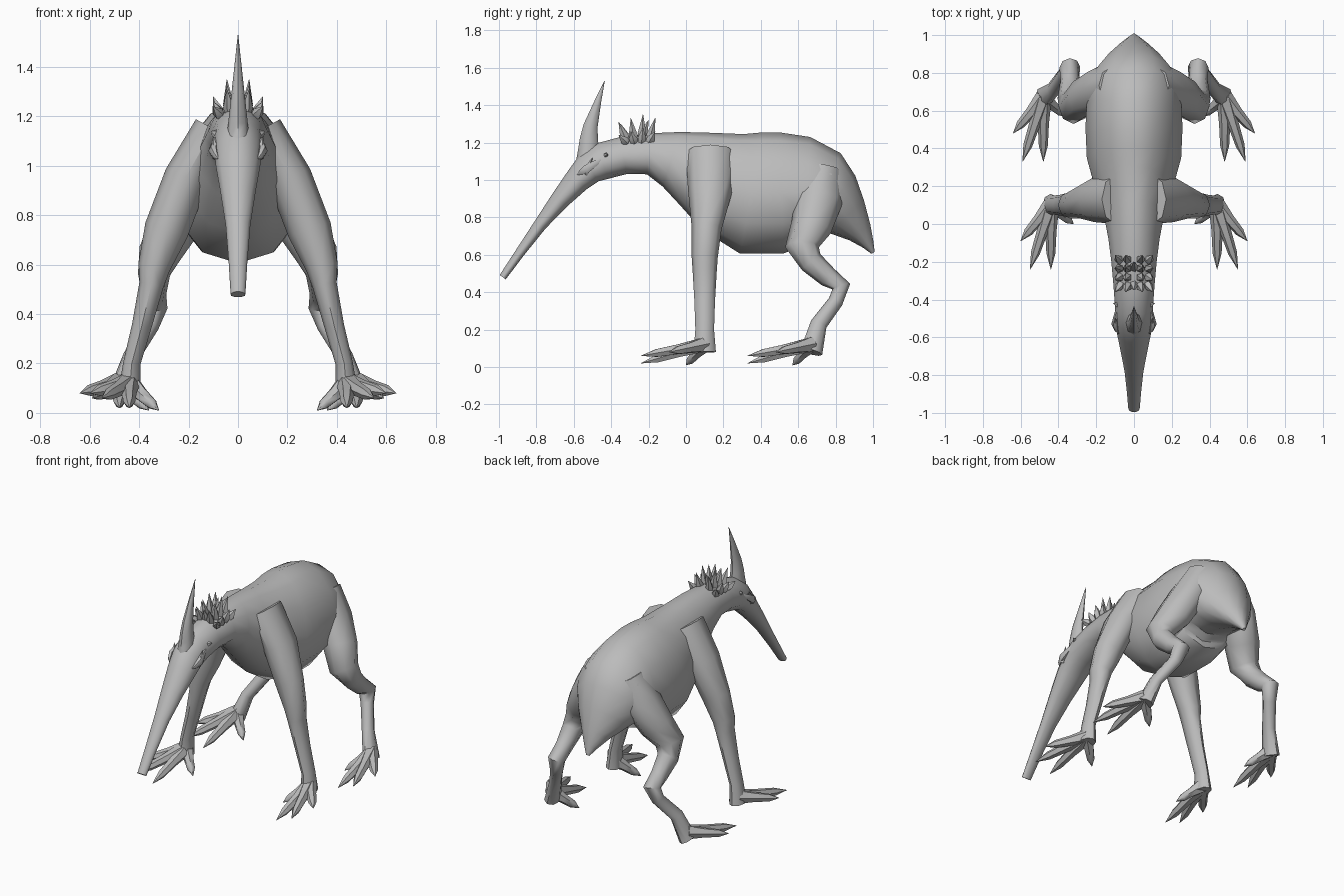
import bpy, bmesh
from math import sin, cos, pi, radians
from mathutils import Vector

cube = bpy.data.objects.get("Cube")
if cube:
    bpy.data.objects.remove(cube, do_unlink=True)

# One grey for the whole animal
hide = bpy.data.materials.new("grey_hide")
hide.use_nodes = True
grey = (.5, .5, .5, 1)
hide.diffuse_color = grey
hide.node_tree.nodes["Principled BSDF"].inputs["Base Color"].default_value = grey


def add_midpoints(stations):
    """Insert a curved in-between station in every span."""
    result = [stations[0]]
    last = len(stations) - 1
    for i in range(last):
        before, start = stations[max(i - 1, 0)], stations[i]
        end, after = stations[i + 1], stations[min(i + 2, last)]
        result.append((start + end) * 9 / 16 - (before + after) / 16)
        result.append(end)
    return result


def tube(name, stations, sides=8, mirror=True, curved=False, egg=0):
    """Skin a tube through stations of x, y, z, side radius, front radius."""
    stations = [Vector(s) for s in stations]
    if curved:
        stations = add_midpoints(stations)
    points = [s.to_3d() if len(s) < 4 else Vector(s[:3]) for s in stations]
    last = len(points) - 1
    bm = bmesh.new()
    loops = []
    for i, (point, station) in enumerate(zip(points, stations)):
        along = (points[min(i + 1, last)] - points[max(i - 1, 0)]).normalized()
        side = Vector((1, 0, 0))
        side = (side - along * side.dot(along)).normalized()
        front = along.cross(side)
        loop = []
        for k in range(sides):
            turn = 2 * pi * k / sides
            across = station[3] * cos(turn) * (1 + egg * sin(turn))
            loop.append(bm.verts.new(point + side * across + front * station[4] * sin(turn)))
        loops.append(loop)
    for lower, upper in zip(loops, loops[1:]):
        for k in range(sides):
            j = (k + 1) % sides
            bm.faces.new((lower[k], lower[j], upper[j], upper[k]))
    bm.faces.new(loops[0])
    bm.faces.new(loops[-1])
    bmesh.ops.recalc_face_normals(bm, faces=bm.faces)
    mesh = bpy.data.meshes.new(name)
    bm.to_mesh(mesh)
    bm.free()
    mesh.materials.append(hide)
    mesh.shade_smooth()
    mesh.set_sharp_from_angle(angle=radians(55))
    part = bpy.data.objects.new(name, mesh)
    bpy.context.collection.objects.link(part)
    if mirror:
        part.modifiers.new("mirror", 'MIRROR').use_mirror_merge = False


def spike(name, base, tip, radius, mirror=True):
    """Thorn that swells a little above its base."""
    base, tip = Vector(base), Vector(tip)
    belly = base.lerp(tip, .35)
    thin = radius * .8
    tube(name, [(*base, thin, thin), (*belly, radius, radius), (*tip, .001, .001)],
         sides=5, mirror=mirror)


# Snout, head, trunk and tail in one skin
tube("body", [
    (0, -.98, .48, .03, .02),
    (0, -.78, .76, .05, .035),
    (0, -.58, 1, .09, .07),
    (0, -.45, 1.1, .1, .1),
    (0, -.2, 1.14, .12, .11),
    (0, .05, 1.06, .16, .21),
    (0, .35, .93, .25, .33),
    (0, .65, .94, .25, .29),
    (0, .78, .88, .23, .19),
    (0, .93, .72, .09, .07),
    (0, 1, .61, .01, .01),
], sides=12, mirror=False, curved=True, egg=.15)

# Forelegs from shoulder to wrist
tube("foreleg", [
    (.1, .13, 1.15, .08, .13),
    (.21, .13, .95, .09, .12),
    (.29, .11, .74, .09, .08),
    (.34, .1, .59, .065, .07),
    (.35, .1, .52, .05, .065),
    (.39, .1, .35, .04, .055),
    (.43, .1, .2, .035, .05),
    (.44, .1, .08, .045, .06),
])

# Hind legs from thigh through knee and hock to ankle
tube("hind_leg", [
    (.12, .73, 1.06, .07, .1),
    (.18, .71, .9, .1, .13),
    (.26, .67, .75, .1, .11),
    (.32, .62, .64, .085, .09),
    (.34, .67, .56, .065, .065),
    (.34, .76, .48, .05, .055),
    (.34, .83, .43, .055, .05),
    (.36, .8, .35, .04, .04),
    (.43, .71, .23, .035, .045),
    (.48, .67, .08, .045, .06),
])

# Clawed toes fan out from each ankle: reach sideways, reach forward, tip height
TOES = {"outer": (.16, -.19, .08), "middle": (.11, -.34, .06),
        "inner": (0, -.34, .02), "thumb": (-.12, -.1, .01)}
ANKLES = {"front": Vector((.44, .1, .12)), "hind": Vector((.48, .67, .12))}
for foot, ankle in ANKLES.items():
    for toe, (aside, ahead, height) in TOES.items():
        tip = Vector((ankle.x + aside, ankle.y + ahead, height))
        stations = []
        for step, radius in ((0, .045), (.4, .03), (.75, .024), (1, .001)):
            stations.append((*ankle.lerp(tip, step), radius, radius))
        tube(f"{foot}_{toe}_toe", stations, sides=6)

# Tall horn, curving back towards the tip
tube("horn", [
    (0, -.53, 1.08, .05, .06),
    (0, -.52, 1.17, .04, .055),
    (0, -.51, 1.29, .027, .038),
    (0, -.435, 1.53, .001, .001),
], mirror=False, curved=True)

# Crest of thorns in rows on the nape, tallest in the middle of each row
for row, spread, rise in (("inner", .045, 1.35), ("outer", .1, 1.28)):
    for k in range(4):
        y = -.36 + k * .065
        tip_z = rise - .02 * abs(k - 2)
        spike(f"{row}_crest_spike_{k}", (spread * .7, y * .6 - .1, 1.2),
              (spread, y, tip_z), .024)
spike("front_crest_spike", (0, -.31, 1.2), (0, -.35, 1.3), .024, mirror=False)
spike("back_crest_spike", (0, -.24, 1.22), (0, -.2, 1.32), .024, mirror=False)

# Cheek tusks, cheek folds and eye bumps
spike("cheek_tusk", (.09, -.54, 1.03), (.1, -.5, 1.12), .018)
tube("cheek_fold", [
    (.08, -.58, 1.03, .003, .003),
    (.1, -.53, 1.06, .02, .025),
    (.08, -.42, 1.13, .003, .003),
], sides=6, curved=True)
spike("eye", (.08, -.43, 1.13), (.11, -.42, 1.14), .014)
